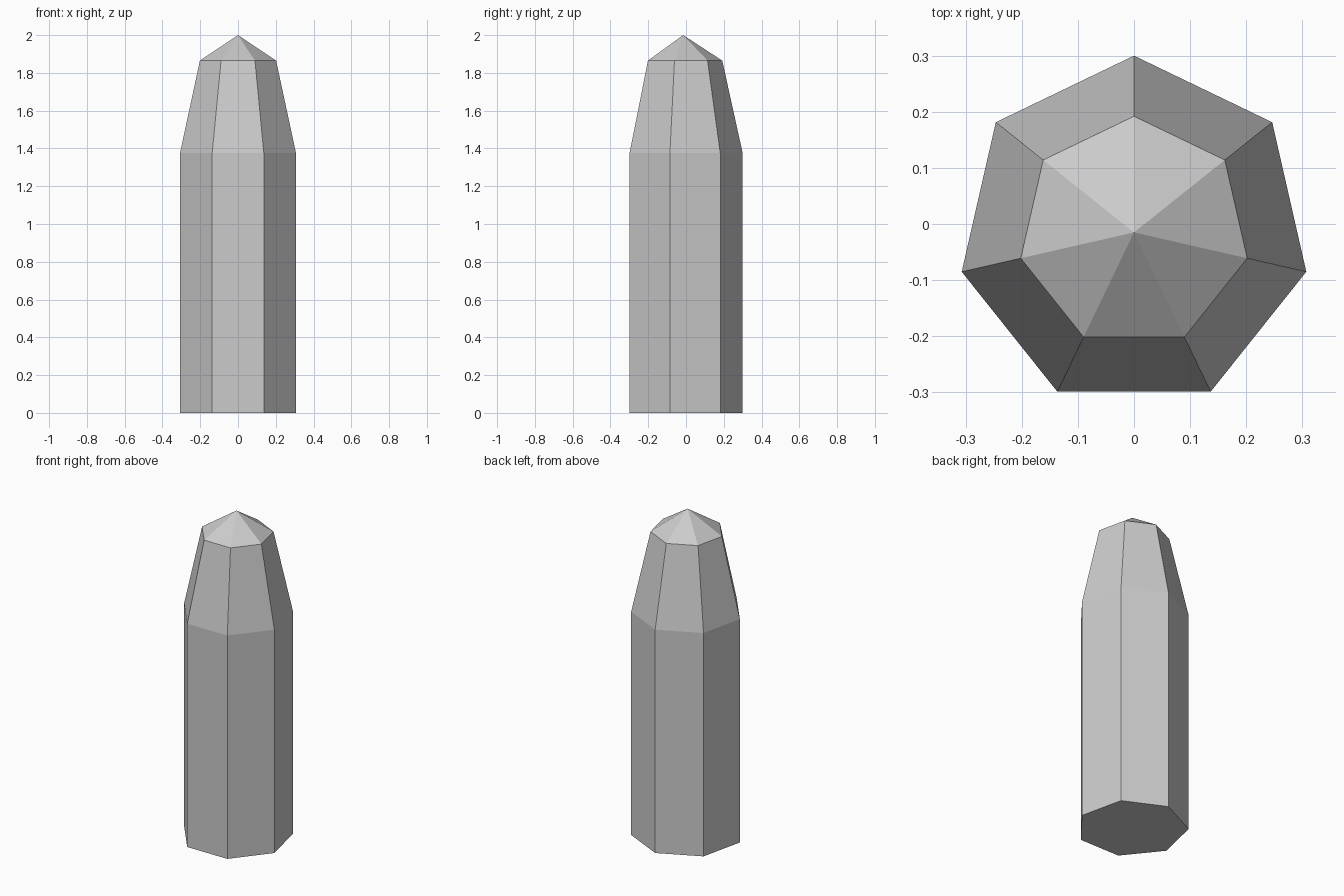
import bpy, bmesh, math

if "Cube" in bpy.data.objects:
    bpy.data.objects.remove(bpy.data.objects["Cube"])

SIDES = 7
CY = -0.015  # heptagon centre, so the bounds are centred on y = 0


def ring(bm, radius, z):
    """Heptagon ring with one corner pointing to +y."""
    angles = [math.pi / 2 + i * math.tau / SIDES for i in range(SIDES)]
    return [bm.verts.new((radius * math.cos(a), CY + radius * math.sin(a), z)) for a in angles]


bm = bmesh.new()

# Straight shaft and tapered shoulder
rings = [ring(bm, r, z) for r, z in ((0.315, 0.0), (0.315, 1.375), (0.207, 1.865))]
for low, high in zip(rings, rings[1:]):
    for i in range(SIDES):
        j = (i + 1) % SIDES
        bm.faces.new((low[i], low[j], high[j], high[i]))

# Pointed tip
apex = bm.verts.new((0, CY, 2.0))
for i in range(SIDES):
    bm.faces.new((rings[-1][i], rings[-1][(i + 1) % SIDES], apex))

# Flat base
bm.faces.new(rings[0][::-1])

bmesh.ops.recalc_face_normals(bm, faces=bm.faces)
mesh = bpy.data.meshes.new("crystal_shard")
bm.to_mesh(mesh)
bm.free()
bpy.context.collection.objects.link(bpy.data.objects.new("crystal_shard", mesh))
